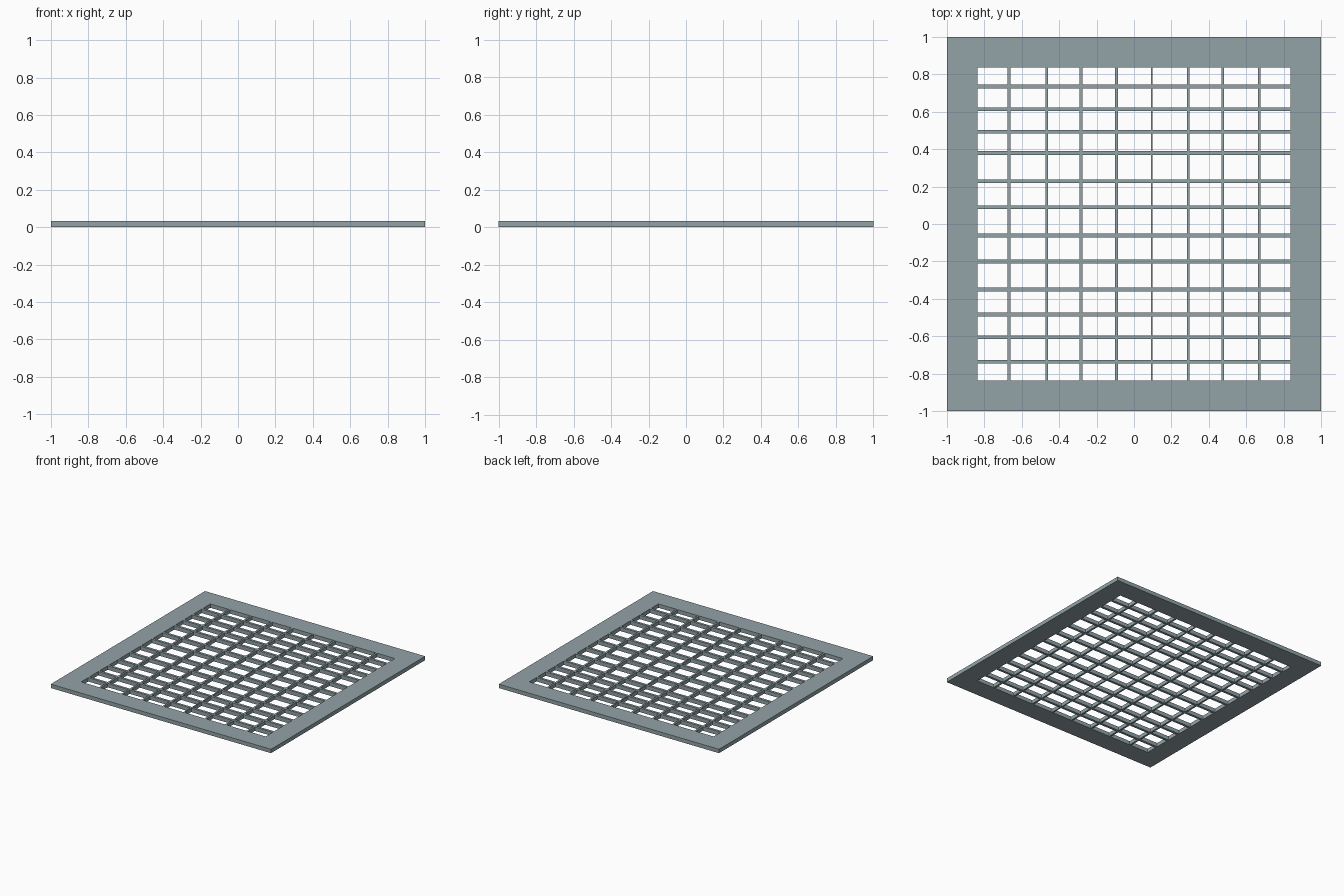
import bpy

if "Cube" in bpy.data.objects:
    bpy.data.objects.remove(bpy.data.objects["Cube"])

T = 0.032     # plate thickness
INNER = 0.838 # half size of the opening

metal = bpy.data.materials.new("blue_grey_metal")
metal.diffuse_color = (0.288, 0.365, 0.39, 1)
metal.use_nodes = True
metal.node_tree.nodes["Principled BSDF"].inputs["Base Color"].default_value = metal.diffuse_color


def box(name, x0, x1, y0, y1, z0, z1):
    bpy.ops.mesh.primitive_cube_add(size=1, location=((x0 + x1) / 2, (y0 + y1) / 2, (z0 + z1) / 2))
    o = bpy.context.object
    o.name = name
    o.scale = (x1 - x0, y1 - y0, z1 - z0)
    bpy.ops.object.transform_apply(location=False, rotation=False, scale=True)
    o.data.materials.append(metal)
    return o


# Square frame: nested outer and inner loops bridged on all sides
def ring(r, z):
    return [(-r, -r, z), (r, -r, z), (r, r, z), (-r, r, z)]

verts = ring(1, 0) + ring(INNER, 0) + ring(1, T) + ring(INNER, T)
faces = []
for i in range(4):
    j = (i + 1) % 4
    faces += [(i, i + 4, j + 4, j), (i + 8, j + 8, j + 12, i + 12),
              (i, j, j + 8, i + 8), (j + 4, i + 4, i + 12, j + 12)]
mesh = bpy.data.meshes.new("frame")
mesh.from_pydata(verts, [], faces)
mesh.materials.append(metal)
frame = bpy.data.objects.new("frame", mesh)
bpy.context.collection.objects.link(frame)

# Thin bars running front to back
for n, x in enumerate([-0.668, -0.467, -0.283, -0.093, 0.095, 0.29, 0.474, 0.67]):
    w = 0.005 if n == 4 else 0.0075
    box(f"long_bar_{n + 1}", x - w, x + w, -INNER, INNER, 0.001, T - 0.001)

# Wider bars running left to right
for n, y in enumerate([-0.737, -0.605, -0.484, -0.35, -0.2, -0.061,
                       0.09, 0.229, 0.379, 0.493, 0.613, 0.735]):
    box(f"cross_bar_{n + 1}", -INNER, INNER, y - 0.01, y + 0.01, 0, T)
